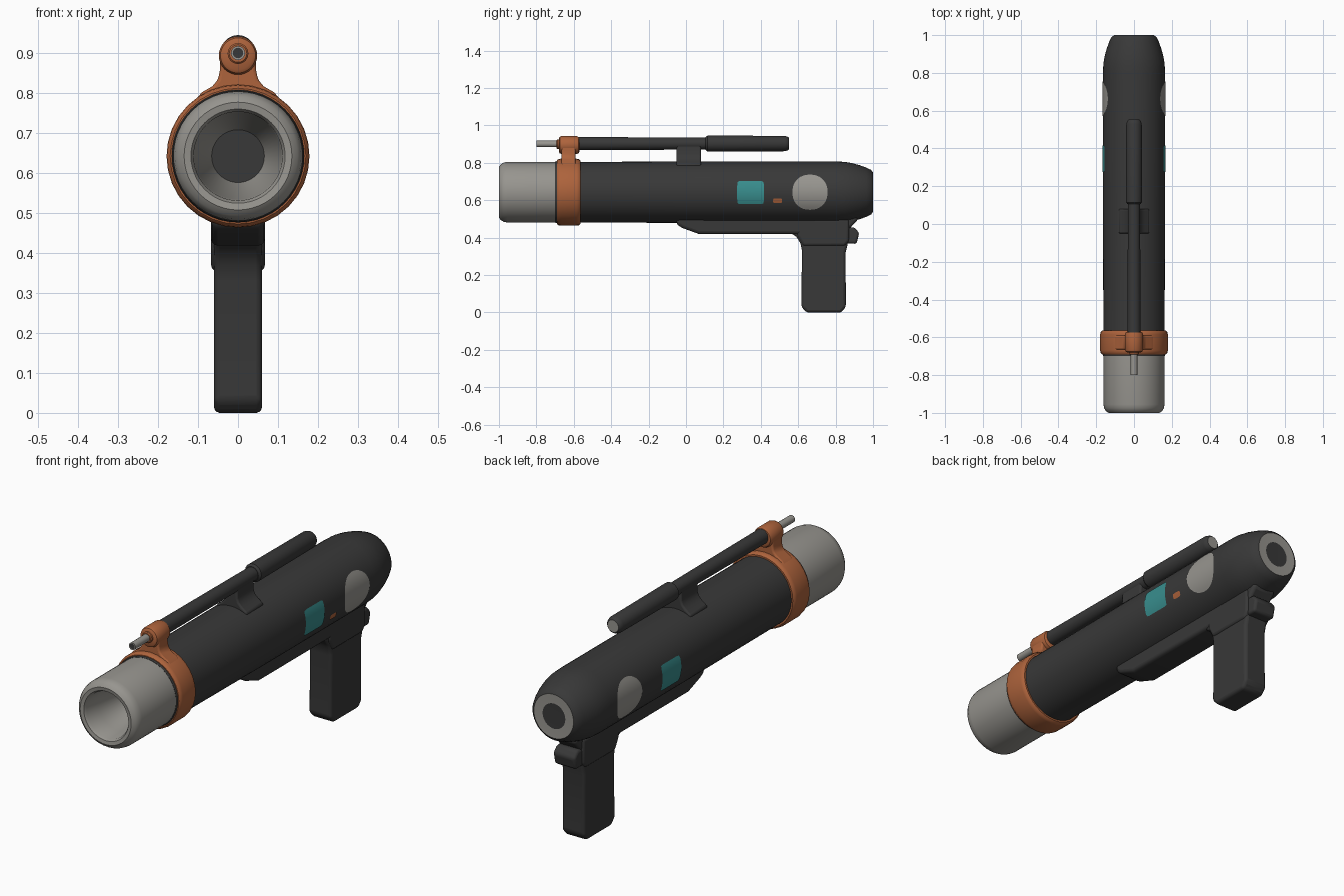
import bpy, bmesh, math

if "Cube" in bpy.data.objects:
    bpy.data.objects.remove(bpy.data.objects["Cube"])

def material(name, rgb):
    m = bpy.data.materials.new(name)
    m.diffuse_color = (*rgb, 1)
    m.use_nodes = True
    m.node_tree.nodes["Principled BSDF"].inputs["Base Color"].default_value = m.diffuse_color
    return m

DARK = material("charcoal", (0.04, 0.04, 0.04))
GREY = material("warm grey", (0.31, 0.30, 0.275))
ORANGE = material("burnt orange", (0.42, 0.125, 0.045))
TEAL = material("teal", (0.04, 0.27, 0.27))
ZC = 0.643      # barrel axis height
ZT = 0.903      # sight tube axis height

def finish(name, bm, mats, bevel=0.0, segments=3, angle=35, recalc=True):
    if recalc:
        bmesh.ops.recalc_face_normals(bm, faces=bm.faces[:])
    me = bpy.data.meshes.new(name)
    bm.to_mesh(me)
    bm.free()
    for m in mats:
        me.materials.append(m)
    ob = bpy.data.objects.new(name, me)
    bpy.context.collection.objects.link(ob)
    if bevel:
        mod = ob.modifiers.new("bevel", 'BEVEL')
        mod.width, mod.segments, mod.limit_method = bevel, segments, 'ANGLE'
        mod.angle_limit = math.radians(25)
    bpy.ops.object.select_all(action='DESELECT')
    ob.select_set(True)
    bpy.context.view_layer.objects.active = ob
    bpy.ops.object.shade_smooth_by_angle(angle=math.radians(angle))
    return ob

def lathe(name, profile, zc, mats, n=48, seg_mat=None):
    """Spin (y, r) points around an axis along y; r = 0 closes an end."""
    bm = bmesh.new()
    rings = []
    for y, r in profile:
        if r == 0:
            rings.append([bm.verts.new((0, y, zc))] * n)
        else:
            rings.append([bm.verts.new((r * math.sin(2 * math.pi * i / n), y,
                                        zc + r * math.cos(2 * math.pi * i / n))) for i in range(n)])
    for s, (a, b) in enumerate(zip(rings, rings[1:])):
        for i in range(n):
            j = (i + 1) % n
            f = bm.faces.new(list(dict.fromkeys((a[i], a[j], b[j], b[i]))))
            f.material_index = seg_mat(s) if seg_mat else 0
    return finish(name, bm, mats)

def extrude(name, pts, lo, hi, axis, mat, bevel=0.0):
    """Extrude an outline: axis 'x' takes (y, z) points, axis 'y' takes (x, z)."""
    bm = bmesh.new()
    place = (lambda p, t: (t, p[0], p[1])) if axis == 'x' else (lambda p, t: (p[0], t, p[1]))
    a = [bm.verts.new(place(p, lo)) for p in pts]
    b = [bm.verts.new(place(p, hi)) for p in pts]
    bm.faces.new(a)
    bm.faces.new(b[::-1])
    for i in range(len(pts)):
        j = (i + 1) % len(pts)
        bm.faces.new((a[i], b[i], b[j], a[j]))
    return finish(name, bm, [mat], bevel)

def patch(name, side, cy, cz, hy, hz, power, mat, n=48, rings=8):
    """Thin superellipse plate wrapped on the barrel side."""
    bm = bmesh.new()
    def vert(y, z):
        return bm.verts.new((side * math.sqrt(0.1675 ** 2 - (z - ZC) ** 2), y, z))
    def ring(k):
        out = []
        for i in range(n):
            c, s = math.cos(2 * math.pi * i / n), math.sin(2 * math.pi * i / n)
            q = k * (abs(c) ** power + abs(s) ** power) ** (-1 / power)
            out.append(vert(cy + hy * q * c, cz + hz * q * s))
        return out
    loops = [[vert(cy, cz)] * n] + [ring(k / rings) for k in range(1, rings + 1)]
    for a, b in zip(loops, loops[1:]):
        for i in range(n):
            j = (i + 1) % n
            bm.faces.new(list(dict.fromkeys((a[i], b[i], b[j], a[j]))))
    bm.normal_update()
    for f in bm.faces:
        if f.normal.x * side < 0:
            f.normal_flip()
    return finish(name, bm, [mat], recalc=False)

# Main barrel with tapered tail, grey rear ring and dark vent
lathe("barrel", [(-0.7, 0), (-0.7, 0.163), (-0.69, 0.166), (-0.56, 0.162), (0.1, 0.1645), (0.8, 0.1645),
                 (0.85, 0.162), (0.89, 0.155), (0.93, 0.144), (0.965, 0.131), (0.99, 0.119),
                 (1.0, 0.105), (0.998, 0.06), (0.998, 0)],
      ZC, [DARK, GREY], seg_mat=lambda s: 1 if s == 11 else 0)

# Grey muzzle with stepped bore and dark bottom
lathe("muzzle", [(-0.7, 0), (-0.7, 0.162), (-0.955, 0.162), (-0.975, 0.158), (-0.99, 0.149),
                 (-1.0, 0.135), (-0.997, 0.118), (-0.985, 0.111), (-0.9, 0.108),
                 (-0.74, 0.066), (-0.74, 0)],
      ZC, [GREY, DARK], seg_mat=lambda s: 1 if s == 9 else 0)

# Orange clamp: band, web and barrel-shaped lug
lathe("clamp_band", [(-0.69, 0.155), (-0.69, 0.17), (-0.682, 0.177), (-0.67, 0.179), (-0.585, 0.179),
                     (-0.573, 0.177), (-0.565, 0.17), (-0.565, 0.155), (-0.69, 0.155)],
      ZC, [ORANGE], n=32)
half = [(0.045, 0.9), (0.045, 0.86), (0.05, 0.835), (0.064, 0.818), (0.09, 0.803), (0.115, 0.775)]
extrude("clamp_web", half + [(-x, z) for x, z in half[::-1]], -0.665, -0.59, 'y', ORANGE, 0.008)
lathe("clamp_lug", [(-0.68, 0), (-0.68, 0.036), (-0.675, 0.044), (-0.665, 0.048), (-0.585, 0.048),
                    (-0.575, 0.044), (-0.57, 0.036), (-0.57, 0)], 0.895, [ORANGE], n=32)
lathe("pin_collar", [(-0.67, 0), (-0.67, 0.026), (-0.688, 0.026), (-0.692, 0.022), (-0.692, 0)],
      0.9, [ORANGE], n=24)

# Front sight pin with dark tip
lathe("sight_pin", [(-0.66, 0), (-0.66, 0.0175), (-0.8, 0.0175), (-0.8, 0.013), (-0.798, 0)],
      0.901, [GREY, DARK], n=24, seg_mat=lambda s: 1 if s == 3 else 0)

# Sight rod and rear sight tube with grey end lens
lathe("sight_rod", [(-0.6, 0), (-0.6, 0.035), (0.13, 0.032), (0.13, 0)], ZT, [DARK], n=32)
lathe("sight_tube", [(0.105, 0), (0.105, 0.034), (0.115, 0.043), (0.53, 0.041), (0.545, 0.036),
                     (0.552, 0.029), (0.552, 0)],
      ZT, [DARK, GREY], n=32, seg_mat=lambda s: 1 if s == 5 else 0)

# Flared post carrying the sight
half = [(0.028, 0.9), (0.03, 0.85), (0.036, 0.832), (0.052, 0.815), (0.08, 0.795), (0.08, 0.77)]
extrude("sight_post", half + [(-x, z) for x, z in half[::-1]], -0.05, 0.08, 'y', DARK, 0.008)

# Under-barrel rail
extrude("under_rail", [(-0.05, 0.52), (-0.05, 0.47), (-0.02, 0.452), (0.07, 0.419), (0.7, 0.419), (0.7, 0.52)],
        -0.067, 0.067, 'x', DARK, 0.016)

# Pistol grip with rear thumb spur
extrude("grip", [(0.617, 0.03), (0.645, 0.0), (0.83, 0.0), (0.855, 0.03), (0.853, 0.32), (0.862, 0.355),
                 (0.875, 0.45), (0.92, 0.495), (0.9, 0.56), (0.56, 0.56), (0.56, 0.425), (0.59, 0.405),
                 (0.612, 0.37), (0.62, 0.33)], -0.06, 0.06, 'x', DARK, 0.014)
extrude("grip_collar", [(0.595, 0.41), (0.625, 0.355), (0.85, 0.355), (0.872, 0.38), (0.872, 0.5), (0.595, 0.5)],
        -0.067, 0.067, 'x', DARK, 0.014)
extrude("thumb_spur", [(0.82, 0.37), (0.912, 0.367), (0.926, 0.425), (0.9, 0.455), (0.82, 0.455)],
        -0.058, 0.058, 'x', DARK, 0.012)

# Side markings on both flanks, plus one small indicator on the right
for side, tag in ((1, "right"), (-1, "left")):
    patch("teal_panel_" + tag, side, 0.345, 0.641, 0.071, 0.062, 14, TEAL)
    patch("grey_disc_" + tag, side, 0.663, 0.643, 0.094, 0.094, 2.2, GREY)
patch("indicator_right", 1, 0.49, 0.597, 0.024, 0.013, 5, ORANGE, n=24, rings=2)
